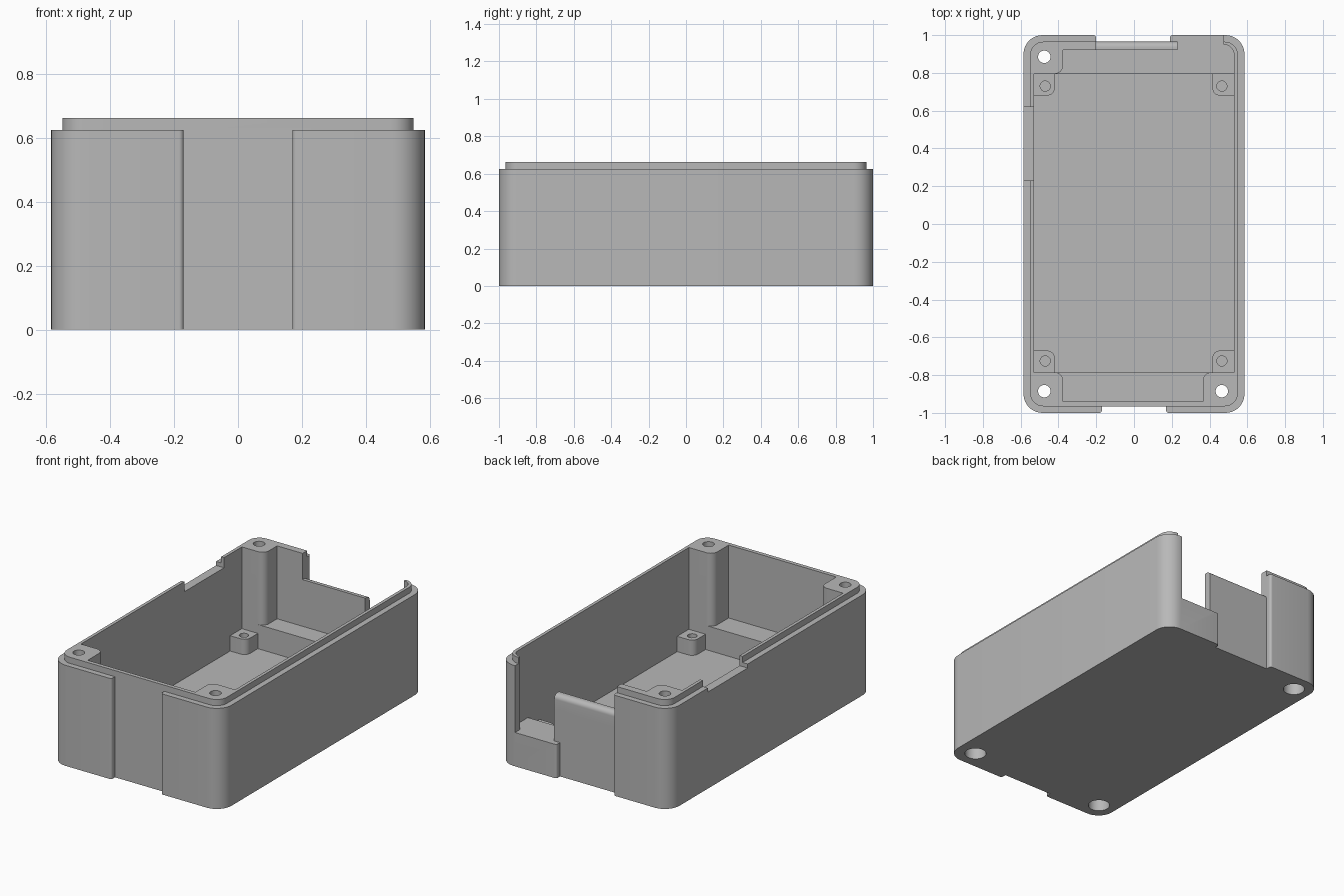
import bpy, bmesh
from math import pi, cos, sin
from mathutils import Vector

cube = bpy.data.objects.get("Cube")
if cube:
    bpy.data.objects.remove(cube, do_unlink=True)


def rounded(points, steps=8):
    """Turn (x, y, radius) corners into an outline with filleted corners."""
    out = []
    for i, p in enumerate(points):
        c = Vector(p[:2])
        r = p[2] if len(p) > 2 else 0
        if not r:
            out.append(c)
            continue
        a = (Vector(points[i - 1][:2]) - c).normalized()
        b = (Vector(points[(i + 1) % len(points)][:2]) - c).normalized()
        centre = c + (a + b) * r          # right-angled corners
        for k in range(steps + 1):
            t = k / steps * pi / 2
            out.append(centre - b * r * cos(t) - a * r * sin(t))
    return out


def prism(name, outline, low, high, along_x=False):
    """Extrude an outline along z, or a (y, z) outline along x."""
    bm = bmesh.new()
    place = (lambda p, h: (h, p.x, p.y)) if along_x else (lambda p, h: (p.x, p.y, h))
    bottom = [bm.verts.new(place(p, low)) for p in outline]
    top = [bm.verts.new(place(p, high)) for p in outline]
    bm.faces.new(bottom)
    bm.faces.new(top)
    n = len(outline)
    for i in range(n):
        j = (i + 1) % n
        bm.faces.new((bottom[i], bottom[j], top[j], top[i]))
    bmesh.ops.recalc_face_normals(bm, faces=bm.faces)
    mesh = bpy.data.meshes.new(name)
    bm.to_mesh(mesh)
    bm.free()
    obj = bpy.data.objects.new(name, mesh)
    bpy.context.collection.objects.link(obj)
    return obj


def rect(x0, x1, y0, y1, r=0):
    return rounded([(x0, y0, r), (x1, y0, r), (x1, y1, r), (x0, y1, r)])


def circle(x, y, r, n=32):
    return [Vector((x + r * cos(2 * pi * k / n), y + r * sin(2 * pi * k / n))) for k in range(n)]


helpers = []


def combine(tool, operation="DIFFERENCE"):
    mod = case.modifiers.new(tool.name, "BOOLEAN")
    mod.operation = operation
    mod.solver = "EXACT"
    mod.object = tool
    tool.hide_render = True
    helpers.append(tool)


W, L, LIP = 0.585, 1.0, 0.965
RIM, TOP, SHELF, FLOOR, POST = 0.625, 0.663, 0.21, 0.06, 0.155
ABOVE = 0.8

# Outer shell with a shallow recess in the front and back
case = prism("enclosure_base", rounded([
    (-W, -L, .1), (-.17, -L, .015), (-.17, -LIP), (.17, -LIP), (.17, -L, .015), (W, -L, .1),
    (W, L, .1), (.19, L, .015), (.19, LIP), (-.2, LIP), (-.2, L, .015), (-W, L, .1)]), 0, RIM)

# Raised lip
combine(prism("lip", rect(-.55, .55, -LIP, LIP, .07), .55, TOP), "UNION")

# Upper cavity, leaving three corner pillars and the thin back plate
combine(prism("upper_cavity", rounded([
    (-.53, -.785), (-.375, -.785, .045), (-.375, -.94), (.365, -.94), (.365, -.785, .045),
    (.53, -.785), (.53, .95, .055), (.23, .95), (.23, .92), (-.375, .92),
    (-.375, .795, .045), (-.53, .795)]), SHELF, ABOVE))

# Lower cavity, leaving a mounting post in each corner
combine(prism("floor_cavity", rounded([
    (-.42, -.785), (.415, -.785), (.415, -.67, .04), (.53, -.67), (.53, .68), (.415, .68, .04),
    (.415, .795), (-.42, .795), (-.42, .68, .04), (-.53, .68), (-.53, -.67), (-.42, -.67, .04)]),
    FLOOR, .3))
combine(prism("post_clearance", rect(-.53, .53, -.785, .795), POST, .3))

# Back opening, the step beside the plate, and the rounded plate top
combine(prism("back_opening", rect(.23, .475, .85, 1.1), SHELF, ABOVE))
combine(prism("back_step", rect(.17, .24, LIP, 1.1), SHELF, ABOVE))
combine(prism("plate_top", rounded([
    (.85, .5), (LIP, .5, .03), (LIP, .4), (1.1, .4), (1.1, ABOVE), (.85, ABOVE)]),
    -.2, .24, along_x=True))

# Notch in the side rim
combine(prism("side_notch", rect(-.7, -.5, .23, .62), .6, ABOVE))

# Pillar screw holes with wide bores from below
for i, (x, y) in enumerate([(-.475, -.885), (.465, -.885), (-.475, .885)]):
    combine(prism(f"screw_hole_{i}", circle(x, y, .033), -.1, ABOVE))
    combine(prism(f"screw_bore_{i}", circle(x, y, .062), -.1, .45))

# Blind holes in the mounting posts
for x in (-.47, .465):
    for y in (-.725, .73):
        combine(prism("post_hole", circle(x, y, .027, 24), FLOOR, .2))

# Bake the cuts and remove the helpers
graph = bpy.context.evaluated_depsgraph_get()
baked = bpy.data.meshes.new_from_object(case.evaluated_get(graph))
case.modifiers.clear()
case.data = baked
for tool in helpers:
    bpy.data.objects.remove(tool, do_unlink=True)

# Plain grey plastic
grey = bpy.data.materials.new("grey_plastic")
grey.use_nodes = True
colour = (.48, .48, .48, 1)
grey.diffuse_color = colour
grey.node_tree.nodes["Principled BSDF"].inputs["Base Color"].default_value = colour
case.data.materials.clear()
case.data.materials.append(grey)

for obj in bpy.context.selected_objects:
    obj.select_set(False)
case.select_set(True)
bpy.context.view_layer.objects.active = case
bpy.ops.object.shade_smooth_by_angle(angle=pi / 6)
